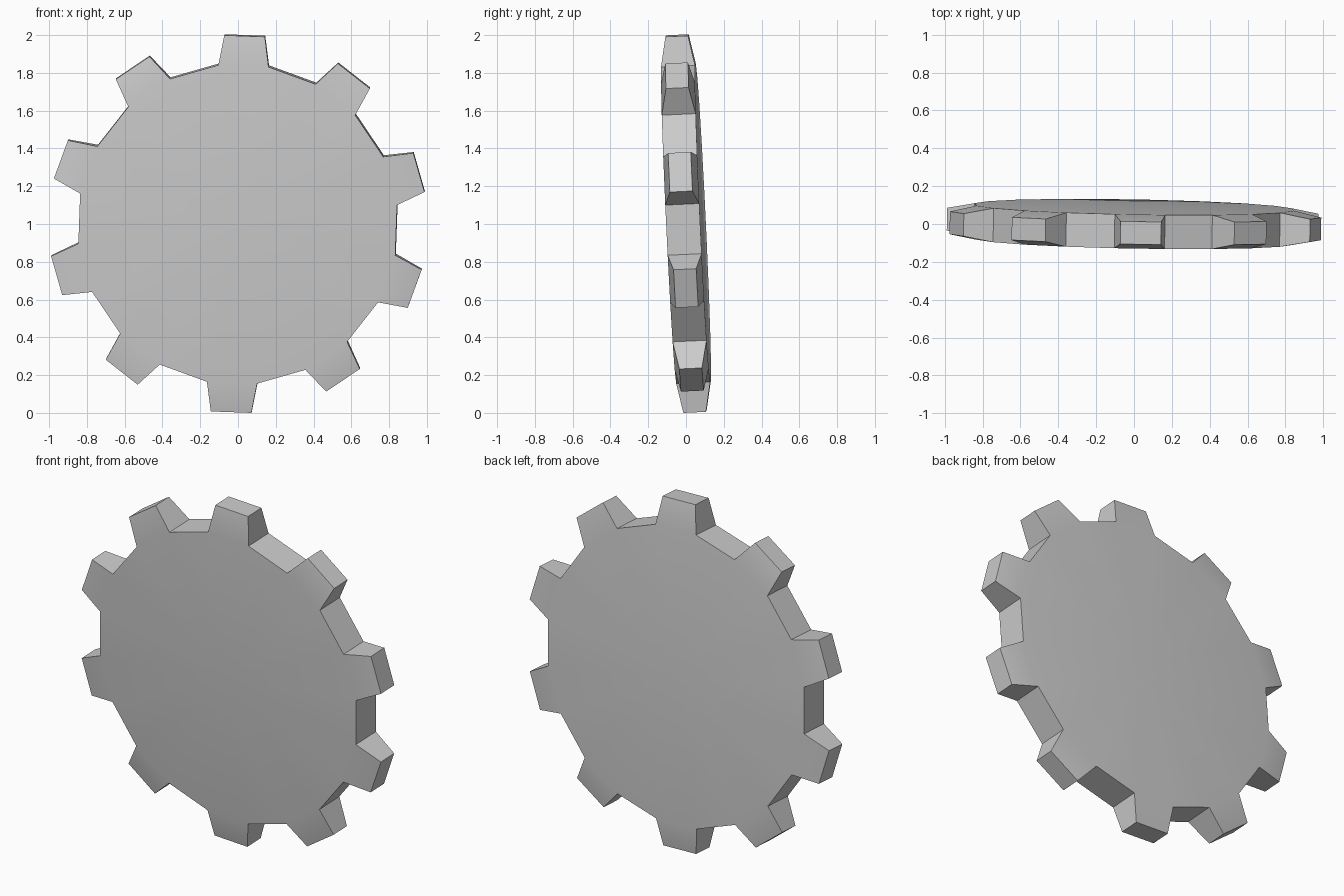
import bpy, bmesh, math
from mathutils import Matrix

if "Cube" in bpy.data.objects:
    bpy.data.objects.remove(bpy.data.objects["Cube"])

TEETH = 10
ROOT_R, TIP_R = 0.85, 1.003        # root and tip corner radii
ROOT_T, TIP_T = 0.09, 0.06         # half thickness at root and tip
ROOT_A, TIP_A = math.radians(9), math.radians(6.15)  # half angles
OFFSET = math.radians(2.1)         # spin of the first tooth from vertical

bm = bmesh.new()


def pair(radius, angle, half):
    """Front and back vertex at an angle measured clockwise from up."""
    x, z = radius * math.sin(angle), radius * math.cos(angle)
    return bm.verts.new((x, -half, z)), bm.verts.new((x, half, z))


# Corners: root, tip, tip, root for each tooth
hub = pair(0, 0, ROOT_T)
teeth = []
for i in range(TEETH):
    a = OFFSET + i * math.tau / TEETH
    teeth.append((pair(ROOT_R, a - ROOT_A, ROOT_T), pair(TIP_R, a - TIP_A, TIP_T),
                  pair(TIP_R, a + TIP_A, TIP_T), pair(ROOT_R, a + ROOT_A, ROOT_T)))

for i, t in enumerate(teeth):
    nxt = teeth[(i + 1) % TEETH][0]
    for s in (0, 1):
        bm.faces.new([p[s] for p in t])                # tooth side
        bm.faces.new((hub[s], t[0][s], t[3][s]))       # disc under tooth
        bm.faces.new((hub[s], t[3][s], nxt[s]))        # disc under gap
    loop = list(t) + [nxt]
    for p, q in zip(loop, loop[1:]):                   # rim
        bm.faces.new((p[0], q[0], q[1], p[1]))
bmesh.ops.recalc_face_normals(bm, faces=bm.faces)

# Slight lean forward and twist, then stand on the ground
tilt = Matrix.Rotation(math.radians(-1.03), 4, 'Z') @ Matrix.Rotation(math.radians(2.7), 4, 'X')
bm.transform(tilt)
for axis in range(3):
    co = [v.co[axis] for v in bm.verts]
    shift = -min(co) if axis == 2 else -(min(co) + max(co)) / 2
    for v in bm.verts:
        v.co[axis] += shift

mesh = bpy.data.meshes.new("gear_wheel")
bm.to_mesh(mesh)
bm.free()
gear = bpy.data.objects.new("gear_wheel", mesh)
bpy.context.collection.objects.link(gear)
bpy.context.view_layer.objects.active = gear
gear.select_set(True)
bpy.ops.object.shade_smooth_by_angle(angle=math.radians(30))
